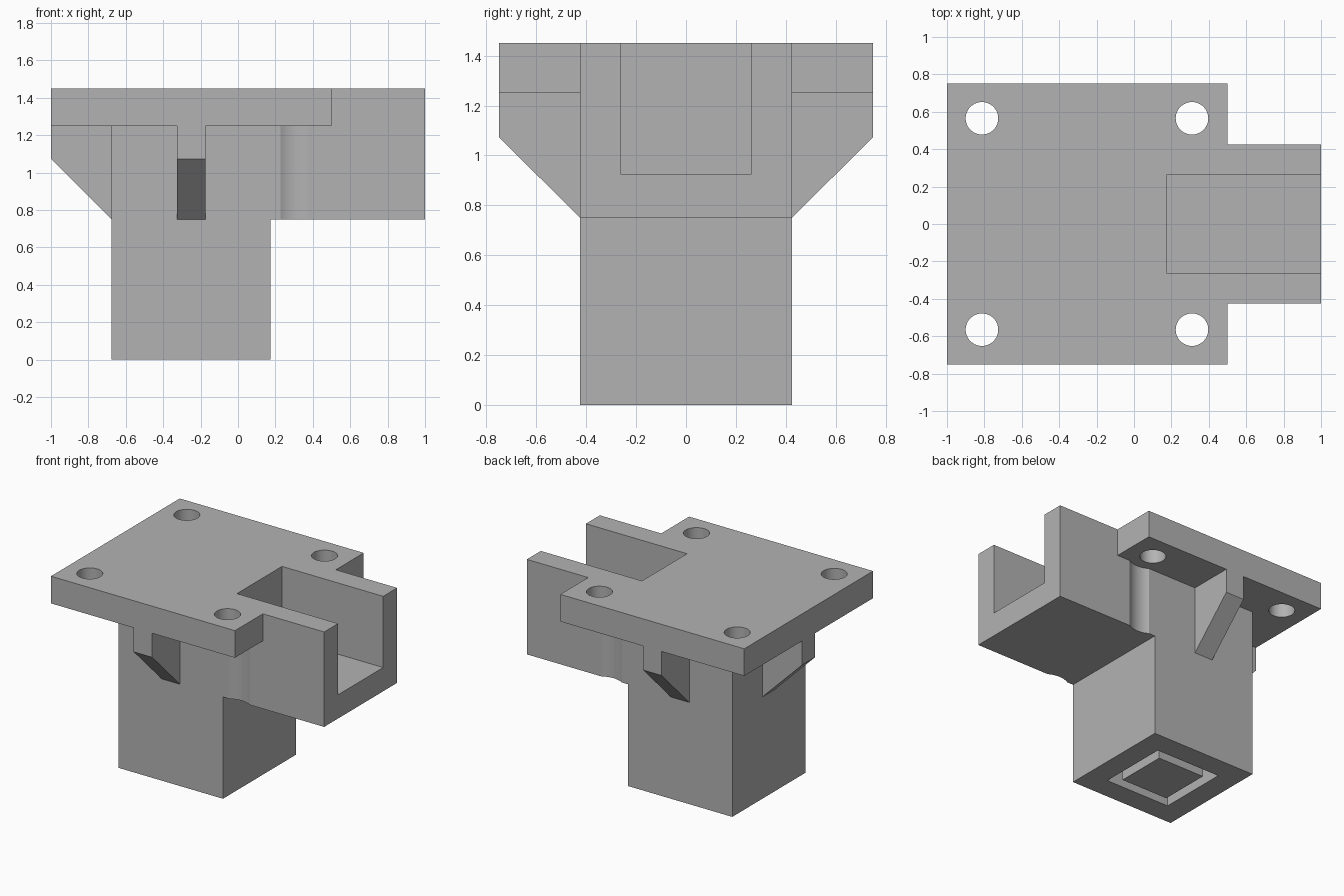
import bpy
import bmesh
import math
from mathutils import Matrix

if "Cube" in bpy.data.objects:
    bpy.data.objects.remove(bpy.data.objects["Cube"])

grey = bpy.data.materials.new("plain grey")
grey.diffuse_color = (0.45, 0.45, 0.45, 1)
grey.use_nodes = True
grey.node_tree.nodes["Principled BSDF"].inputs["Base Color"].default_value = grey.diffuse_color


def make(name, bm):
    bmesh.ops.recalc_face_normals(bm, faces=bm.faces)
    mesh = bpy.data.meshes.new(name)
    bm.to_mesh(mesh)
    bm.free()
    mesh.materials.append(grey)
    obj = bpy.data.objects.new(name, mesh)
    bpy.context.collection.objects.link(obj)
    return obj


def box(name, x, y, z):
    bm = bmesh.new()
    bmesh.ops.create_cube(bm, size=1)
    for v in bm.verts:
        v.co = [lim[0] if c < 0 else lim[1] for c, lim in zip(v.co, (x, y, z))]
    return make(name, bm)


def prism(name, profile, half_width, turn=0, centre=(0, 0, 0)):
    """Extrude an x-z profile along y, then turn it about z and move it."""
    bm = bmesh.new()
    face = bm.faces.new([bm.verts.new((x, -half_width, z)) for x, z in profile])
    ext = bmesh.ops.extrude_face_region(bm, geom=[face])
    bmesh.ops.translate(bm, vec=(0, 2 * half_width, 0),
                        verts=[g for g in ext["geom"] if isinstance(g, bmesh.types.BMVert)])
    bm.transform(Matrix.Translation(centre) @ Matrix.Rotation(turn, 4, 'Z'))
    return make(name, bm)


def cylinder(name, x, y, z0, z1, radius):
    bm = bmesh.new()
    bmesh.ops.create_cone(bm, cap_ends=True, segments=64, radius1=radius, radius2=radius,
                          depth=z1 - z0, matrix=Matrix.Translation((x, y, (z0 + z1) / 2)))
    return make(name, bm)


def combine(target, other, operation):
    mod = target.modifiers.new(operation.lower(), 'BOOLEAN')
    mod.operation = operation
    mod.solver = 'EXACT'
    mod.object = other
    bpy.context.view_layer.objects.active = target
    bpy.ops.object.modifier_apply(modifier=mod.name)
    bpy.data.objects.remove(other)


HALF = 0.425    # half width of column and arm
SOCKET = 0.2625  # half width of the tube sockets

# Column and side arm as one L-shaped body
bracket = prism("bracket", [(-0.675, 0), (0.175, 0), (0.175, 0.75), (1, 0.75),
                            (1, 1.45), (-0.675, 1.45)], HALF)

# Clearance scallops in the arm sides below the right-hand holes
for side in (-1, 1):
    combine(bracket, cylinder("scallop", 0.31, side * 0.565, 0.6, 1.25, 0.1635), 'DIFFERENCE')

# Mounting plate
combine(bracket, box("plate", (-1, 0.5), (-0.75, 0.75), (1.25, 1.45)), 'UNION')

# Three sloped gussets under the plate: left, front and back
rib = [(0.3, 0.75), (HALF, 0.75), (0.75, 1.073), (0.75, 1.35), (0.3, 1.35)]
for turn in (math.pi, -math.pi / 2, math.pi / 2):
    combine(bracket, prism("gusset", rib, 0.075, turn, (-0.25, 0, 0)), 'UNION')

# Open channel in the arm
combine(bracket, box("channel", (0.175, 1.2), (-SOCKET, SOCKET), (0.925, 1.6)), 'DIFFERENCE')

# Square groove in the column bottom, around a central core
groove = box("groove", (-0.25 - SOCKET, -0.25 + SOCKET), (-SOCKET, SOCKET), (-0.1, 0.7))
combine(groove, box("core", (-0.44, -0.06), (-0.19, 0.19), (-0.2, 0.8)), 'DIFFERENCE')
combine(bracket, groove, 'DIFFERENCE')

# Four bolt holes through the plate
for x in (-0.813, 0.31):
    for side in (-1, 1):
        combine(bracket, cylinder("bolt_hole", x, side * 0.565, 1.15, 1.6, 0.087), 'DIFFERENCE')

# Clean coplanar seams and shade the round cuts smooth
bm = bmesh.new()
bm.from_mesh(bracket.data)
bmesh.ops.remove_doubles(bm, verts=bm.verts, dist=0.0001)
bmesh.ops.dissolve_limit(bm, angle_limit=0.002, verts=bm.verts, edges=bm.edges)
bm.to_mesh(bracket.data)
bm.free()
bracket.select_set(True)
bpy.context.view_layer.objects.active = bracket
bpy.ops.object.shade_smooth_by_angle(angle=math.radians(30))
